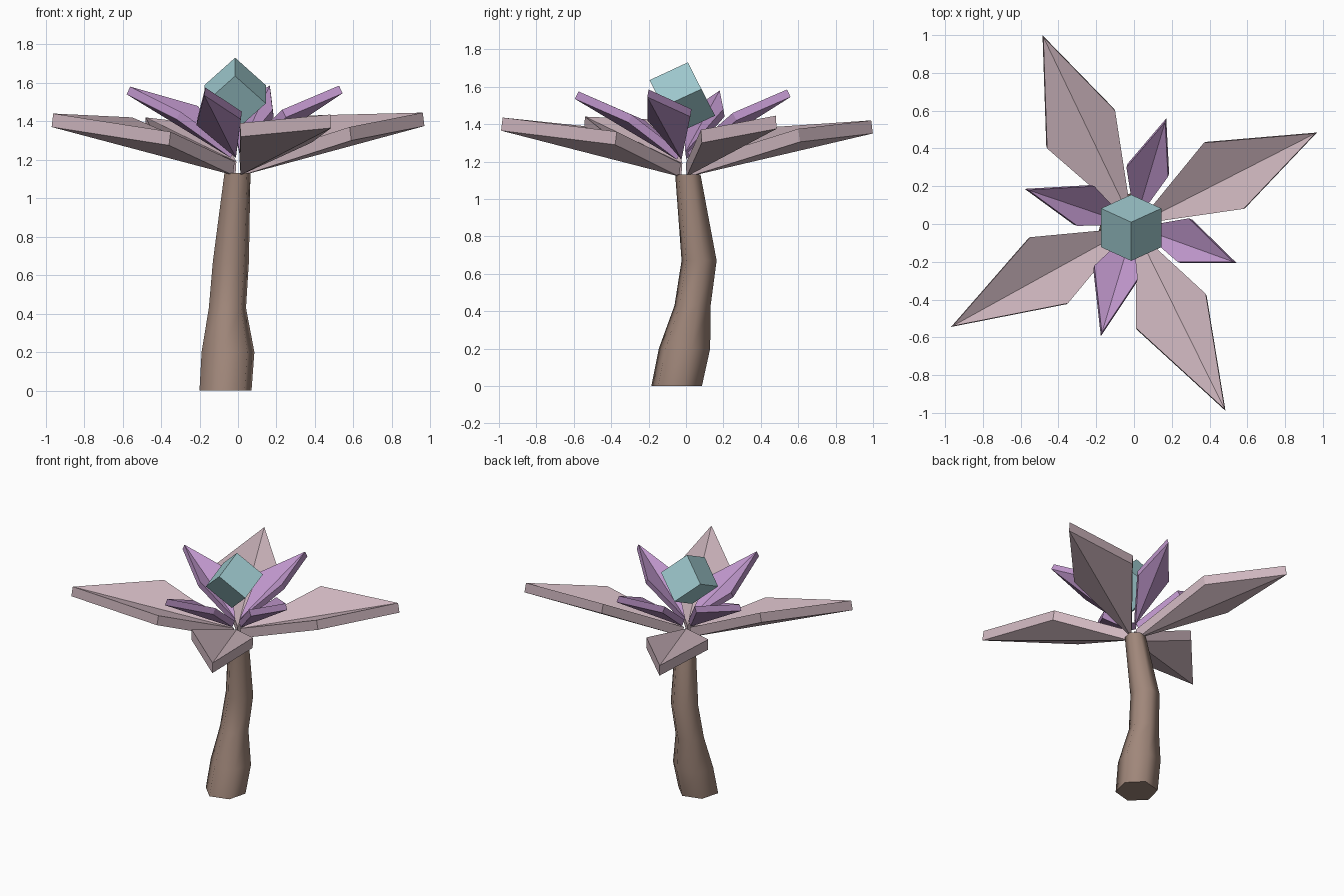
import bpy, bmesh, math
from mathutils import Vector, Matrix

if "Cube" in bpy.data.objects:
    bpy.data.objects.remove(bpy.data.objects["Cube"])


def material(name, rgb):
    m = bpy.data.materials.new(name)
    m.diffuse_color = (*rgb, 1)
    m.use_nodes = True
    m.node_tree.nodes["Principled BSDF"].inputs["Base Color"].default_value = m.diffuse_color
    return m


PINK = material("dusty_pink", (0.617, 0.468, 0.515))
PURPLE = material("lilac", (0.503, 0.296, 0.578))
TEAL = material("pale_teal", (0.352, 0.597, 0.631))
BROWN = material("stem_brown", (0.352, 0.242, 0.195))


def finish(name, bm, mat):
    bmesh.ops.recalc_face_normals(bm, faces=bm.faces)
    me = bpy.data.meshes.new(name)
    bm.to_mesh(me)
    bm.free()
    me.materials.append(mat)
    ob = bpy.data.objects.new(name, me)
    bpy.context.collection.objects.link(ob)
    return ob


def petal(name, mat, base_z, thick, lean, left, tip, right):
    """Folded diamond slab: base, two side corners and a tip, creased down the middle."""
    out = Vector((tip[0], tip[1], 0)).normalized()
    base = out * 0.02 + Vector((0, -0.01, base_z))
    drop = out * lean - Vector((0, 0, thick))
    top = [base, Vector(right), Vector(tip), Vector(left)]
    bm = bmesh.new()
    a = [bm.verts.new(p) for p in top]
    b = [bm.verts.new(p + drop) for p in top]
    for r in (a, b):
        bm.faces.new((r[0], r[1], r[2]))
        bm.faces.new((r[0], r[2], r[3]))
    for i in range(4):
        j = (i + 1) % 4
        bm.faces.new((a[i], b[i], b[j], a[j]))
    return finish(name, bm, mat)


# Large outer petals: left corner, tip, right corner
OUTER = {
    "back": ((-0.46, 0.40, 1.38), (-0.48, 0.99, 1.42), (-0.10, 0.60, 1.375)),
    "right": ((0.37, 0.43, 1.43), (0.96, 0.48, 1.445), (0.58, 0.08, 1.37)),
    "front": ((0.38, -0.37, 1.36), (0.48, -0.98, 1.435), (0.01, -0.55, 1.39)),
    "left": ((-0.35, -0.42, 1.345), (-0.96, -0.54, 1.44), (-0.55, -0.07, 1.42)),
}
for side, pts in OUTER.items():
    petal("outer_petal_" + side, PINK, 1.19, 0.07, 0.01, *pts)

# Small inner petals
INNER = {
    "back": ((-0.04, 0.30, 1.47), (0.165, 0.54, 1.585), (0.18, 0.25, 1.46)),
    "left": ((-0.30, -0.01, 1.45), (-0.56, 0.18, 1.58), (-0.21, 0.20, 1.48)),
    "front": ((0.02, -0.29, 1.45), (-0.17, -0.575, 1.575), (-0.21, -0.22, 1.42)),
    "right": ((0.29, 0.03, 1.48), (0.525, -0.20, 1.585), (0.23, -0.20, 1.46)),
}
for side, pts in INNER.items():
    petal("inner_petal_" + side, PURPLE, 1.25, 0.04, 0.02, *pts)

# Tilted cube bud in the middle
axes = [Vector(v).normalized() for v in
        ((0, -0.205, -0.095), (-0.16, 0.073, -0.143), (0.16, 0.073, -0.143))]
rot = Matrix(axes).transposed().to_4x4()
bm = bmesh.new()
bmesh.ops.create_cube(bm, size=0.226,
                      matrix=Matrix.Translation((-0.015, -0.02, 1.54)) @ rot)
finish("bud_cube", bm, TEAL)

# Bent six-sided stem: centre x, centre y, height, radius
RINGS = [(-0.065, -0.05, 0.0, 0.14), (-0.052, -0.008, 0.2, 0.142),
         (-0.055, 0.035, 0.43, 0.10), (-0.037, 0.07, 0.67, 0.097),
         (-0.003, 0.01, 1.13, 0.07)]
bm = bmesh.new()
loops = []
for cx, cy, z, r in RINGS:
    angs = [math.radians(15 + 60 * k) for k in range(6)]
    loops.append([bm.verts.new((cx + r * math.cos(t), cy + r * math.sin(t), z)) for t in angs])
for lo, hi in zip(loops, loops[1:]):
    for i in range(6):
        j = (i + 1) % 6
        bm.faces.new((lo[i], lo[j], hi[j], hi[i])).smooth = True
bm.faces.new(loops[0])
bm.faces.new(loops[-1])
# keep the end rims crisp
for e in bm.edges:
    if any(len(f.verts) == 6 for f in e.link_faces):
        e.smooth = False
finish("stem", bm, BROWN)
